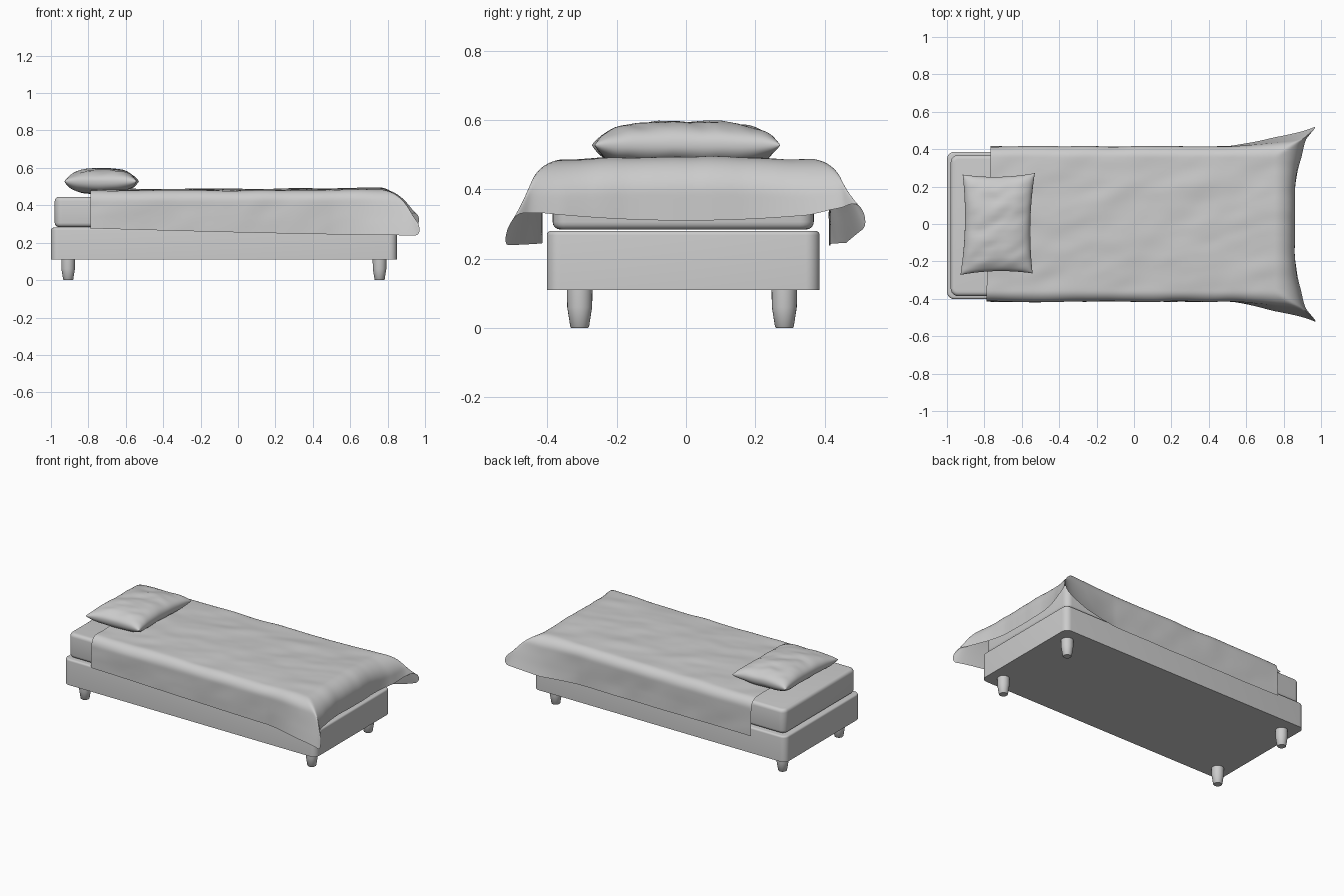
import bpy, bmesh, math
from mathutils import Vector, noise

if "Cube" in bpy.data.objects:
    bpy.data.objects.remove(bpy.data.objects["Cube"])


def finish(bm, name, angle=40):
    bmesh.ops.recalc_face_normals(bm, faces=bm.faces)
    me = bpy.data.meshes.new(name)
    bm.to_mesh(me)
    bm.free()
    ob = bpy.data.objects.new(name, me)
    bpy.context.collection.objects.link(ob)
    bpy.ops.object.select_all(action='DESELECT')
    ob.select_set(True)
    bpy.context.view_layer.objects.active = ob
    bpy.ops.object.shade_smooth_by_angle(angle=math.radians(angle))
    return ob


def rounded_box(name, lo, hi, corner, rim, both):
    bm = bmesh.new()
    bmesh.ops.create_cube(bm, size=1)
    lo, hi = Vector(lo), Vector(hi)
    for v in bm.verts:
        v.co = Vector([lo[i] + (v.co[i] + 0.5) * (hi[i] - lo[i]) for i in range(3)])
    upright = [e for e in bm.edges if abs(e.verts[0].co.z - e.verts[1].co.z) > 0.01]
    bmesh.ops.bevel(bm, geom=upright, offset=corner, segments=6, profile=0.5, affect='EDGES')
    levels = [hi.z, lo.z] if both else [hi.z]
    rims = [e for e in bm.edges if any(all(abs(v.co.z - z) < 1e-4 for v in e.verts) for z in levels)]
    bmesh.ops.bevel(bm, geom=rims, offset=rim, segments=4, profile=0.5, affect='EDGES')
    return finish(bm, name)


def add_sheet(bm, us, vs, fn):
    rows = [[bm.verts.new(fn(u, v)) for v in vs] for u in us]
    for a, b in zip(rows, rows[1:]):
        for j in range(len(vs) - 1):
            bm.faces.new((a[j], b[j], b[j + 1], a[j + 1]))


# Bed base and mattress
rounded_box("bed_base", (-1, -0.402, 0.11), (0.85, 0.386, 0.28), 0.04, 0.012, False)
rounded_box("mattress", (-0.98, -0.385, 0.284), (0.83, 0.369, 0.445), 0.04, 0.022, True)

# Four tapered legs
for x, xn in ((-0.908, "head"), (0.757, "foot")):
    for y, yn in ((-0.307, "front"), (0.284, "back")):
        bm = bmesh.new()
        rings = []
        for z, r in ((0, 0.024), (0.003, 0.027), (0.06, 0.036), (0.112, 0.037)):
            rings.append([bm.verts.new((x + r * math.cos(k * math.tau / 24),
                                        y + r * math.sin(k * math.tau / 24), z)) for k in range(24)])
        for a, b in zip(rings, rings[1:]):
            for k in range(24):
                bm.faces.new((a[k], a[(k + 1) % 24], b[(k + 1) % 24], b[k]))
        bm.faces.new(rings[0])
        bm.faces.new(rings[-1])
        finish(bm, f"{xn}_{yn}_leg")


# Blanket: flat sheet folded over the sides and foot, with flaring corners
def fold(p, r, drop):
    o = p * (r * math.pi / 2 + drop - r)
    if o < r * math.pi / 2:
        return r * math.sin(o / r), r * (1 - math.cos(o / r))
    return r, r + o - r * math.pi / 2


def wrinkle(x, y, seed):
    a = noise.noise(Vector((x * 3 + y * 2, y * 7 - x * 3, seed)))
    b = noise.noise(Vector((x * 7 - y * 4, y * 12, seed + 5)))
    return 0.006 * a + 0.003 * b


def blanket(u, v):
    # u: 0..1 on top, 1..2 over the foot; v: -1..1 on top, beyond that over the sides
    p, q, side = max(0, u - 1), max(0, abs(v) - 1), math.copysign(1, v)
    a, b = max(0, p - 0.65) / 0.35, max(0, q - 0.65) / 0.35
    if a and b:
        p = 0.65 + 0.35 * a * math.sqrt(1 - b * b / 2)
        q = 0.65 + 0.35 * b * math.sqrt(1 - a * a / 2)
    t = min(1, u)
    head = -0.778 + 0.01 * max(-1, min(1, v))
    x, y = head + t * (0.75 - head), 0.355 * max(-1, min(1, v))
    along = (x + 0.78 + p * 0.25) / 1.78
    ztop = 0.478 + 0.012 * along ** 3 + 0.008 * (1 - (y / 0.36) ** 2)
    across = abs(y) + q * 0.28
    drop = (0.202 + 0.05 * along) if side < 0 else 0.24
    drop_foot = 0.188 - 0.03 * min(1, across / 0.4) ** 2
    hy, dy = fold(q, 0.06, drop)
    hx, dx = fold(p, 0.11, drop_foot)
    g = max(0, (x + p * 0.25 - 0.5) / 0.5) ** 1.3
    h = max(0, (across - 0.17) / 0.465) ** 1.5
    w = wrinkle(x, y + q * 0.2 * side, 2)
    z = ztop - (dx ** 6 + dy ** 6) ** (1 / 6) + w * (1 - min(1, p + q))
    if side > 0:
        z += 0.055 * p * q
    y += side * (hy + 0.125 * g * q + w * min(1, q * 3) * 0.8)
    x += hx + 0.135 * h * p + w * min(1, p * 3) * 0.6
    return x, y, z


us = [i / 80 for i in range(81)] + [1 + i / 24 for i in range(1, 25)]
half = [i / 24 for i in range(1, 25)] + [1 + i / 24 for i in range(1, 25)]
vs = [-v for v in reversed(half)] + [0] + half
bm = bmesh.new()
add_sheet(bm, us, vs, blanket)
finish(bm, "blanket", 80)


# Pillow: two bulged sheets welded along the seam
def pillow_face(sign):
    def fn(u, v):
        bulge = max(0, (1 - abs(u) ** 3) * (1 - abs(v) ** 5)) ** 0.45
        x = -0.729 + u * (0.193 - 0.018 * (1 - v * v)) + 0.006 * v
        y = v * (0.268 - 0.016 * (1 - u * u)) + 0.004 * u
        k = 0.068 * (1 - 0.2 * v * v) if sign > 0 else -0.065
        z = 0.528 + k * bulge + 1.3 * wrinkle(x * 2, y * 2, 9) * bulge
        return x, y, z
    return fn


ts = [math.sin(math.pi / 2 * (-1 + i / 20)) for i in range(41)]
bm = bmesh.new()
for sign in (1, -1):
    add_sheet(bm, ts, ts, pillow_face(sign))
bmesh.ops.remove_doubles(bm, verts=bm.verts, dist=1e-5)
finish(bm, "pillow", 80)
